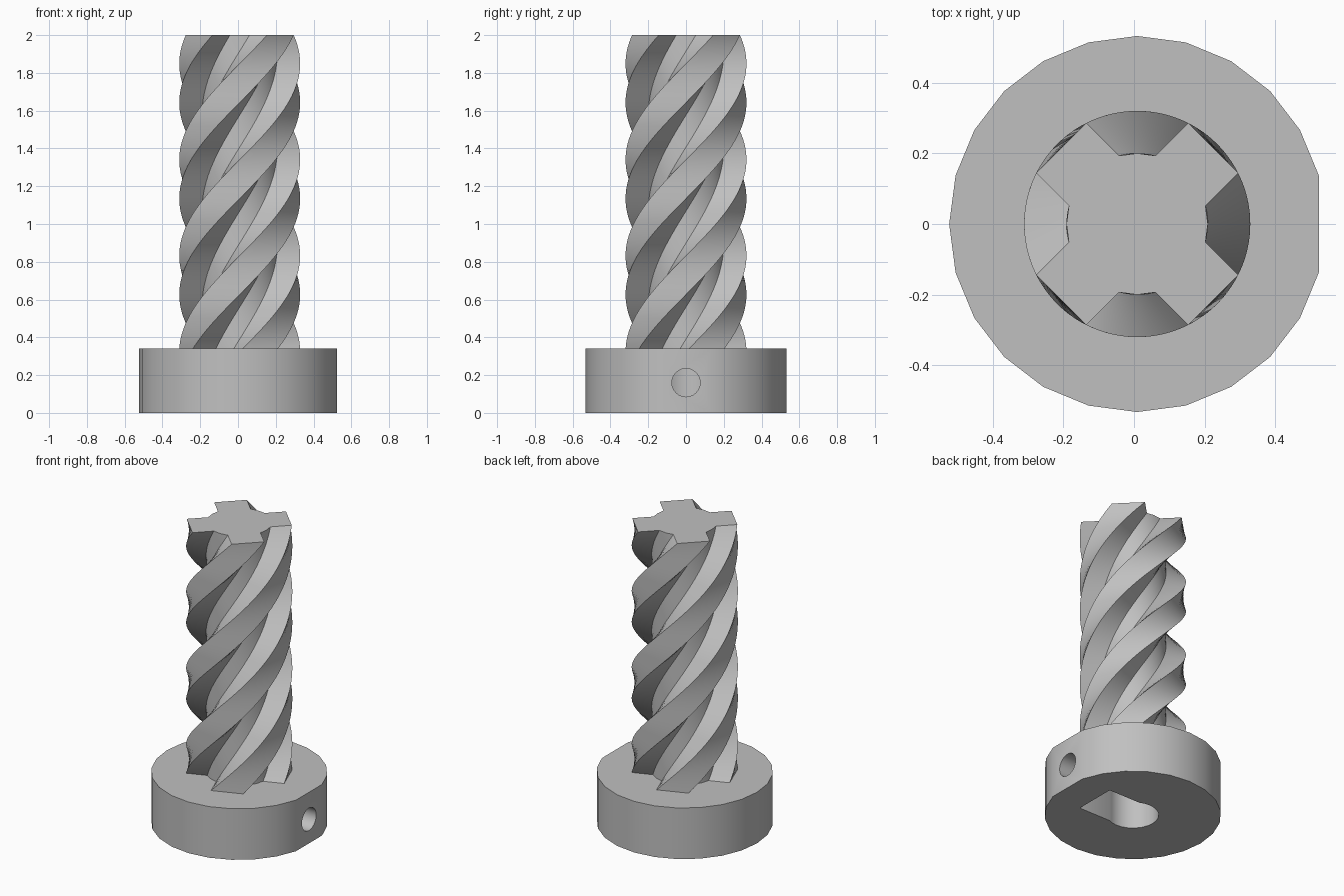
import bpy, bmesh
from math import sin, cos, radians, sqrt, atan2, degrees

if "Cube" in bpy.data.objects:
    bpy.data.objects.remove(bpy.data.objects["Cube"], do_unlink=True)

CX = 0.009           # axis of the part
COLLAR_R, COLLAR_H = 0.532, 0.34
CORE_R, FIN_HALF, FIN_R = 0.2, 0.1, 0.32
TOP, TWIST, SLICES = 2.0, 294, 120

grey = bpy.data.materials.new("plain_grey")
grey.use_nodes = True
grey.diffuse_color = (0.53, 0.53, 0.53, 1)
grey.node_tree.nodes["Principled BSDF"].inputs["Base Color"].default_value = grey.diffuse_color


def polar(r, a):
    return r * cos(radians(a)), r * sin(radians(a))


def loft(name, rings):
    """Join equal rings of 3D points into a closed, capped solid."""
    bm = bmesh.new()
    loops = [[bm.verts.new(p) for p in ring] for ring in rings]
    n = len(loops[0])
    for a, b in zip(loops, loops[1:]):
        for i in range(n):
            j = (i + 1) % n
            bm.faces.new((a[i], a[j], b[j], b[i]))
    bm.faces.new(loops[0][::-1])
    bm.faces.new(loops[-1])
    bmesh.ops.recalc_face_normals(bm, faces=bm.faces)
    mesh = bpy.data.meshes.new(name)
    bm.to_mesh(mesh)
    bm.free()
    mesh.materials.append(grey)
    obj = bpy.data.objects.new(name, mesh)
    bpy.context.collection.objects.link(obj)
    return obj


def prism(name, outline, z0, z1):
    return loft(name, [[(x + CX, y, z) for x, y in outline] for z in (z0, z1)])


def smooth(obj):
    bpy.ops.object.select_all(action='DESELECT')
    obj.select_set(True)
    bpy.context.view_layer.objects.active = obj
    bpy.ops.object.shade_smooth_by_angle(angle=radians(30))


# Collar: round with one flat on the set screw side
collar = prism("collar", [polar(COLLAR_R, 15 * i) for i in range(1, 24)], 0, COLLAR_H)

# Shaft bore, nut pocket and set screw hole cut from the collar
bore = prism("bore_cutter", [polar(0.156, 15 * i) for i in range(24)], -0.1, 0.3)
pocket = prism("nut_pocket_cutter",
               [(0.02, -0.14), (0.3, -0.14), (0.3, 0.14), (0.02, 0.14)], -0.1, 0.29)
ring = [polar(0.075, 15 * i) for i in range(24)]
hole = loft("screw_hole_cutter", [[(x, y, z + 0.16) for y, z in ring] for x in (0.1, 0.7)])
bpy.context.view_layer.objects.active = collar
for cutter in (bore, pocket, hole):
    cutter.hide_render = True
    mod = collar.modifiers.new(cutter.name, 'BOOLEAN')
    mod.operation = 'DIFFERENCE'
    mod.solver = 'EXACT'
    mod.object = cutter
    bpy.ops.object.modifier_apply(modifier=mod.name)
    bpy.data.objects.remove(cutter, do_unlink=True)
smooth(collar)

# Twisted column: round core with four square fins
fin_half_angle = degrees(atan2(FIN_HALF, sqrt(FIN_R ** 2 - FIN_HALF ** 2)))
profile = []
for k in range(4):
    mid = 45 + 90 * k
    profile += [(CORE_R, mid - 45), (CORE_R, mid - 30), (FIN_R, mid - fin_half_angle),
                (FIN_R, mid + fin_half_angle), (CORE_R, mid + 30)]
rings = []
for s in range(SLICES + 1):
    t = s / SLICES
    turn = TWIST * (t - 1)
    z = COLLAR_H + (TOP - COLLAR_H) * t
    points = [polar(r, a + turn) for r, a in profile]
    rings.append([(x + CX, y, z) for x, y in points])
smooth(loft("twisted_column", rings))
